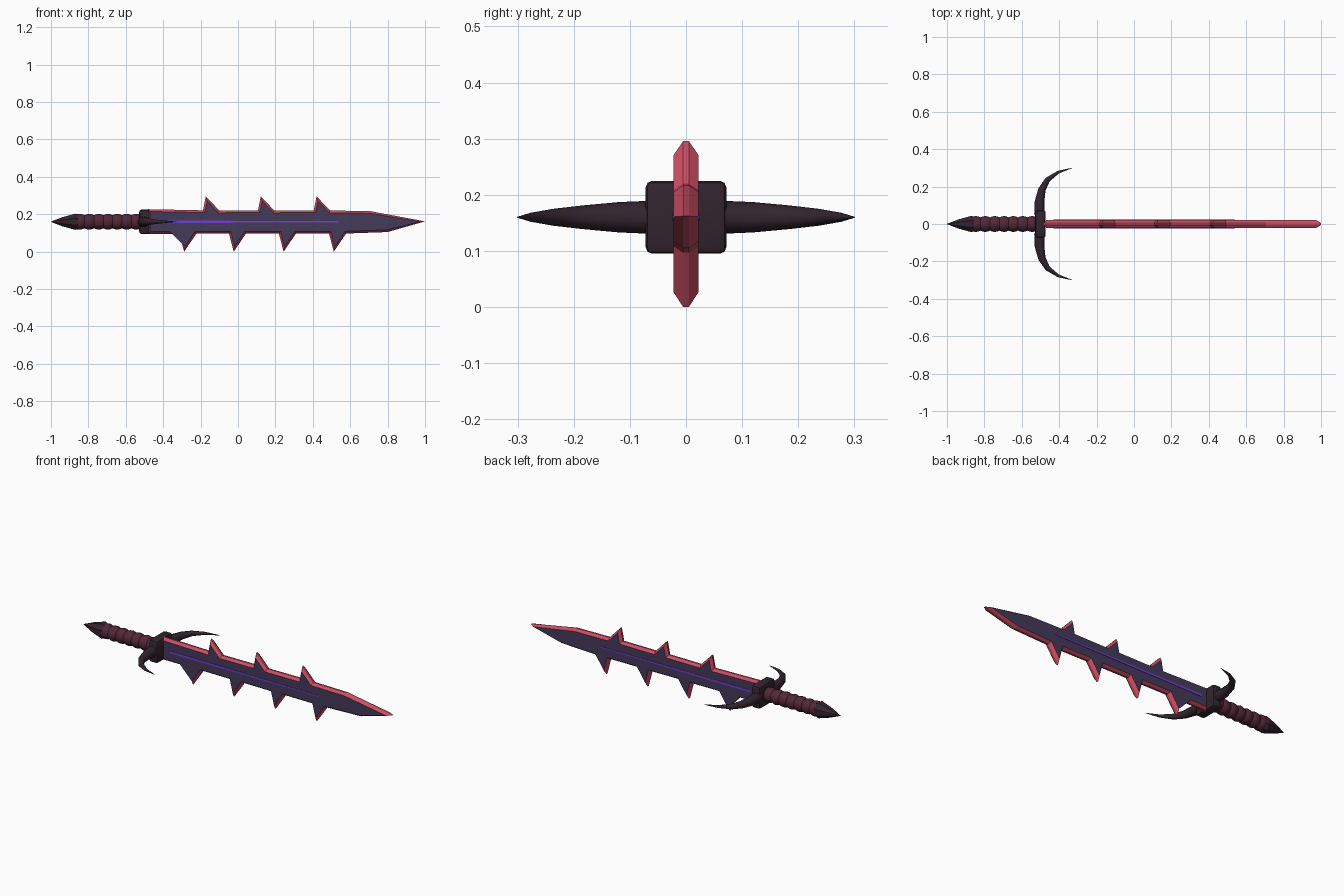
import bpy, bmesh, math
from mathutils import Vector

if "Cube" in bpy.data.objects:
    bpy.data.objects.remove(bpy.data.objects["Cube"])

ZC = 0.16  # height of the sword's long axis


def mat(name, rgb):
    m = bpy.data.materials.new(name)
    m.diffuse_color = (*rgb, 1)
    m.use_nodes = True
    m.node_tree.nodes["Principled BSDF"].inputs["Base Color"].default_value = m.diffuse_color
    return m


DARK = mat("dark metal", (0.032, 0.018, 0.027))
MAROON = mat("maroon leather", (0.085, 0.021, 0.037))
VIOLET = mat("blade violet", (0.060, 0.041, 0.100))
RED = mat("edge red", (0.60, 0.075, 0.125))
GLOW = mat("bright purple", (0.16, 0.05, 0.62))


def finish(name, bm, mats, smooth=None):
    bmesh.ops.recalc_face_normals(bm, faces=bm.faces)
    me = bpy.data.meshes.new(name)
    bm.to_mesh(me)
    bm.free()
    for m in mats:
        me.materials.append(m)
    ob = bpy.data.objects.new(name, me)
    bpy.context.collection.objects.link(ob)
    if smooth:
        bpy.ops.object.select_all(action='DESELECT')
        ob.select_set(True)
        bpy.context.view_layer.objects.active = ob
        bpy.ops.object.shade_smooth_by_angle(angle=math.radians(smooth))
    return ob


def tube(name, path, radii, sides, material, smooth=None):
    """Round tube along points (x, y) in the plane z = ZC."""
    bm = bmesh.new()
    rings = []
    for i, (x, y) in enumerate(path):
        a, b = path[max(i - 1, 0)], path[min(i + 1, len(path) - 1)]
        t = Vector((b[0] - a[0], b[1] - a[1])).normalized()
        ring = []
        for k in range(sides):
            ang = 2 * math.pi * (k + 0.5) / sides
            c, s = radii[i] * math.cos(ang), radii[i] * math.sin(ang)
            ring.append(bm.verts.new((x - t.y * c, y + t.x * c, ZC + s)))
        rings.append(ring)
    for r, q in zip(rings, rings[1:]):
        for k in range(sides):
            j = (k + 1) % sides
            bm.faces.new((r[k], r[j], q[j], q[k]))
    bm.faces.new(rings[0])
    bm.faces.new(rings[-1])
    return finish(name, bm, [material], smooth)


def inset(pts, d, limit=2.2):
    """Move a clockwise outline inward by d, with limited mitres."""
    out = []
    for i, p in enumerate(pts):
        e1 = (p - pts[i - 1]).normalized()
        e2 = (pts[(i + 1) % len(pts)] - p).normalized()
        n1, n2 = Vector((e1.y, -e1.x)), Vector((e2.y, -e2.x))
        m = (n1 + n2).normalized()
        out.append(p + m * d * min(1 / max(m.dot(n1), 0.01), limit))
    return out


# Blade: barbed outline, clockwise in x/z, with a chamfered red rim
outline = [(-0.48, 0.095), (-0.48, 0.227)]
for x in (-0.187, 0.107, 0.405):
    outline += [(x, 0.221), (x + 0.015, 0.296), (x + 0.087, 0.220)]
outline += [(0.705, 0.217), (1.0, 0.162), (0.80, 0.105)]
for x in (0.578, 0.31, 0.043, -0.222):
    outline += [(x, 0.097), (x - 0.066, 0.0), (x - 0.091, 0.096)]
outer = [Vector(p) for p in outline]
inner = inset(outer, 0.012)
bm = bmesh.new()
layers = [[bm.verts.new((p.x, y, p.y)) for p in pts]
          for pts, y in ((inner, -0.022), (outer, -0.005), (outer, 0.005), (inner, 0.022))]
for a, b in zip(layers, layers[1:]):
    for k in range(len(a)):
        j = (k + 1) % len(a)
        bm.faces.new((a[k], a[j], b[j], b[k])).material_index = 1
caps = [bm.faces.new(layers[0]), bm.faces.new(layers[-1])]
bmesh.ops.triangulate(bm, faces=caps)
finish("blade", bm, [VIOLET, RED])

# Glowing groove strips on both flat sides
for side, name in ((-1, "front_strip"), (1, "back_strip")):
    bm = bmesh.new()
    rows = [[bm.verts.new((x, side * y, ZC + z)) for x, z in
             ((-0.43, 0.007), (0.54, 0.003), (0.54, -0.003), (-0.43, -0.007))]
            for y in (0.020, 0.0245)]
    bm.faces.new(rows[0])
    bm.faces.new(rows[1])
    for k in range(4):
        j = (k + 1) % 4
        bm.faces.new((rows[0][k], rows[0][j], rows[1][j], rows[1][k]))
    finish(name, bm, [GLOW])

# Guard block with rounded edges
bm = bmesh.new()
bmesh.ops.create_cube(bm, size=1)
for v in bm.verts:
    v.co = (v.co.x * 0.056 - 0.5, v.co.y * 0.144, v.co.z * 0.13 + ZC)
bmesh.ops.bevel(bm, geom=bm.edges[:], offset=0.012, segments=2, profile=0.5, affect='EDGES')
finish("guard_block", bm, [DARK], 30)

# Guard horns sweeping toward the blade tip
horn = [(-0.505, 0.05), (-0.505, 0.12), (-0.492, 0.185), (-0.462, 0.237), (-0.405, 0.277), (-0.33, 0.3)]
for side, name in ((1, "back_horn"), (-1, "front_horn")):
    tube(name, [(x, y * side) for x, y in horn],
         [0.030, 0.027, 0.021, 0.015, 0.008, 0.001], 10, DARK, 40)

# Grip with wrapped ridges
N = 42
tube("grip", [(-0.87 + 0.35 * i / N, 0) for i in range(N + 1)],
     [0.036 + 0.007 * abs(math.sin(math.pi * i / 6)) for i in range(N + 1)], 16, MAROON, 30)

# Pointed pommel
tube("pommel", [(-0.855, 0), (-0.87, 0), (-0.94, 0), (-1.0, 0)],
     [0.042, 0.047, 0.026, 0.001], 8, DARK)
